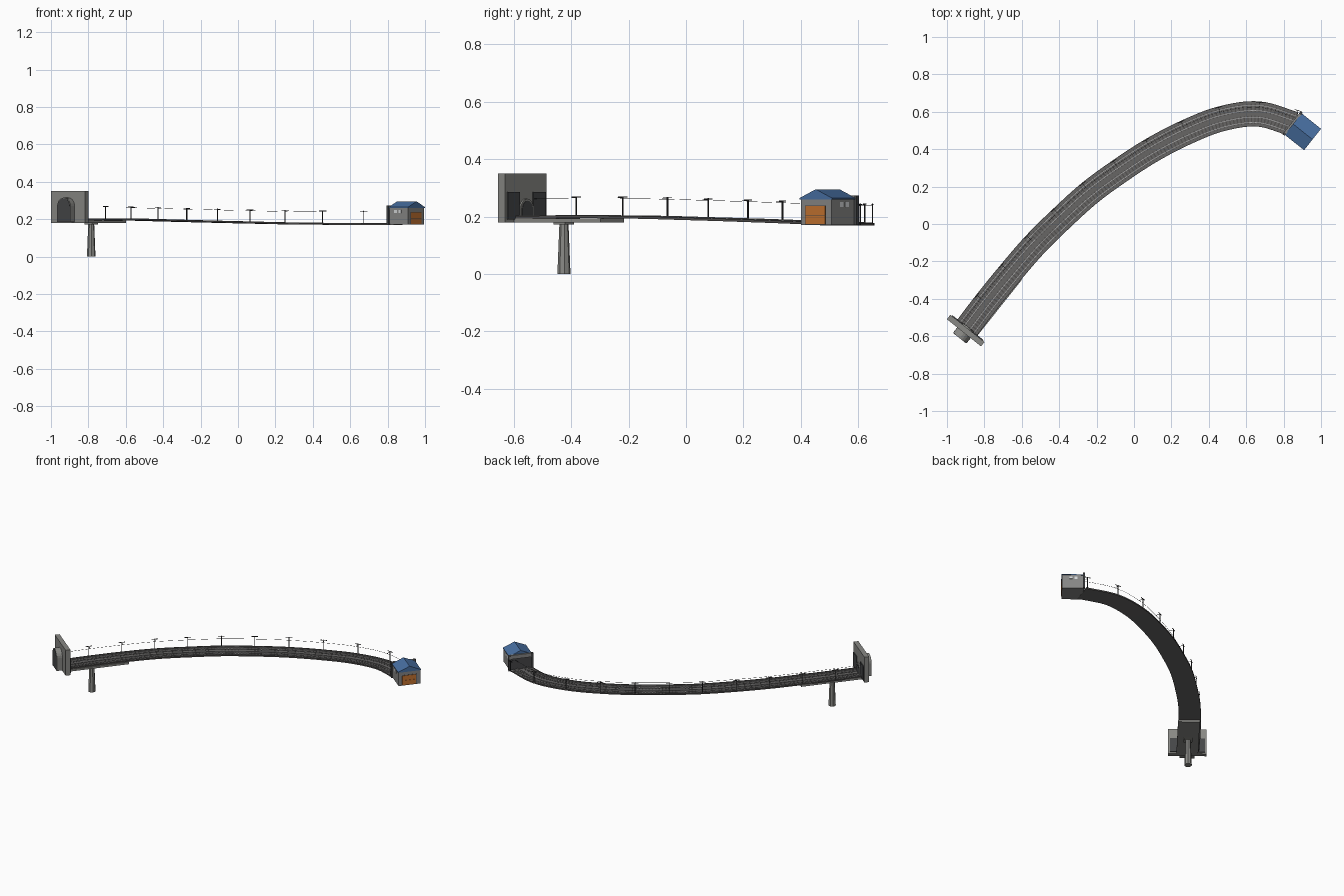
import bpy, bmesh
from math import pi, sin, cos
from mathutils import Vector, Matrix

if "Cube" in bpy.data.objects:
    bpy.data.objects.remove(bpy.data.objects["Cube"])


def material(name, r, g, b):
    m = bpy.data.materials.new(name)
    m.use_nodes = True
    m.diffuse_color = (r, g, b, 1)
    m.node_tree.nodes["Principled BSDF"].inputs["Base Color"].default_value = (r, g, b, 1)
    return m


CONCRETE = material("concrete", .25, .25, .235)
WALL = material("wall grey", .24, .24, .235)
DARK = material("dark grey", .06, .062, .065)
BALLAST = material("ballast grey", .135, .132, .13)
SLEEPER = material("sleeper grey", .085, .08, .078)
STEEL = material("rail steel", .42, .42, .42)
POLE = material("pole black", .03, .03, .032)
BLUE = material("roof blue", .065, .16, .36)
ORANGE = material("door orange", .55, .17, .03)
GLASS = material("window white", .65, .67, .68)
TURN = -0.672


def finish(name, bm, mat, matrix=None):
    bmesh.ops.recalc_face_normals(bm, faces=bm.faces)
    me = bpy.data.meshes.new(name)
    bm.to_mesh(me)
    bm.free()
    me.materials.append(mat)
    ob = bpy.data.objects.new(name, me)
    bpy.context.collection.objects.link(ob)
    if matrix:
        ob.matrix_world = matrix
    return ob


def add_box(bm, lo, hi, matrix=Matrix()):
    lo, hi = Vector(lo), Vector(hi)
    size = Matrix.Diagonal((*(hi - lo), 1))
    bmesh.ops.create_cube(bm, size=1, matrix=matrix @ Matrix.Translation((lo + hi) / 2) @ size)


def box(name, lo, hi, mat, place):
    bm = bmesh.new()
    add_box(bm, lo, hi)
    return finish(name, bm, mat, place)


def prism(name, outline, near, far, mat, place, axis="y"):
    # Outline in the upright plane, extruded along the local x or y axis
    bm = bmesh.new()
    at = (lambda p, d: (p[0], d, p[1])) if axis == "y" else (lambda p, d: (d, p[0], p[1]))
    face = bm.faces.new([bm.verts.new(at(p, near)) for p in outline])
    new = bmesh.ops.extrude_face_region(bm, geom=[face])["geom"]
    step = at((0, 0), far - near)
    bmesh.ops.translate(bm, vec=step, verts=[v for v in new if isinstance(v, bmesh.types.BMVert)])
    return finish(name, bm, mat, place)


def arch(half, base, top, steps=10):
    spring = top - half
    curve = [(half * cos(pi * i / steps), spring + half * sin(pi * i / steps)) for i in range(steps + 1)]
    return [(half, base)] + curve + [(-half, base)]


# Centre line of the track bed
KEYS = [Vector(p) for p in (
    (-.90, -.565, .199), (-.79, -.42, .20), (-.66, -.26, .20), (-.527, -.107, .198),
    (-.385, .033, .194), (-.235, .168, .19), (-.075, .285, .186), (.095, .395, .182),
    (.278, .49, .178), (.468, .563, .176), (.667, .588, .175), (.86, .532, .175))]


def on_path(t):
    # Smooth curve through the key points, t counted in keys
    i = min(int(t), len(KEYS) - 2)
    f = t - i
    b, c = KEYS[i], KEYS[i + 1]
    a = KEYS[i - 1] if i else 2 * b - c
    d = KEYS[i + 2] if i + 2 < len(KEYS) else 2 * c - b
    return b + .5 * f * (c - a + f * (2 * a - 5 * b + 4 * c - d + f * (3 * b - a - 3 * c + d)))


LAST = len(KEYS) - 1


def frame(t):
    # Local x runs along the track, local y to its outer side
    t = max(0, min(LAST, t))
    ahead = on_path(min(LAST, t + .02)) - on_path(max(0, t - .02))
    ahead.z = 0
    ahead.normalize()
    side = Vector((-ahead.y, ahead.x, 0))
    rot = Matrix((ahead, side, (0, 0, 1))).transposed().to_4x4()
    return Matrix.Translation(on_path(t)) @ rot


def sweep(name, profile, mat, steps=88):
    bm = bmesh.new()
    rings = []
    for i in range(steps + 1):
        m = frame(LAST * i / steps)
        rings.append([bm.verts.new(m @ Vector((0, y, z))) for y, z in profile])
    n = len(profile)
    for r, s in zip(rings, rings[1:]):
        for k in range(n):
            bm.faces.new((r[k], r[(k + 1) % n], s[(k + 1) % n], s[k]))
    bm.faces.new(rings[0])
    bm.faces.new(rings[-1])
    return finish(name, bm, mat)


def bar(name, y, z, w, h, mat):
    return sweep(name, [(y - w, z), (y + w, z), (y + w, z + h), (y - w, z + h)], mat)


# Track bed, kerbs, rails and sleepers
bar("track_bed", 0, -.006, .067, .006, BALLAST)
for side in (-1, 1):
    bar("edge_kerb", side * .0655, -.006, .002, .009, SLEEPER)
    for rail in (-1, 1):
        bar("rail", side * .032 + rail * .014, .001, .0015, .0035, STEEL)
bm = bmesh.new()
COUNT = 110
for i in range(1, COUNT):
    for y in (-.032, .032):
        add_box(bm, (-.0035, y - .022, -.001), (.0035, y + .022, .0015), frame(LAST * i / COUNT))
finish("sleepers", bm, SLEEPER)

# Overhead line: masts on the outer side, with cross arms and a wire
bm = bmesh.new()
for i in range(1, LAST + 1):
    m = frame(i)
    if i == LAST:
        m.translation += Vector((.0, .015, 0))
    add_box(bm, (-.002, .06, -.004), (.002, .064, .07), m)
    add_box(bm, (-.02, .0605, .066), (.02, .0635, .069), m)
    add_box(bm, (-.001, .035, .064), (.001, .062, .066), m)
finish("line_masts", bm, POLE)
bar("overhead_wire", .036, .062, .0006, .0012, POLE)

# Bridge deck under the tunnel end, with its tapered pillar
deck = Matrix.Translation((-.90, -.57, 0)) @ Matrix.Rotation(TURN, 4, "Z")
box("bridge_deck", (-.066, 0, .18), (.066, .4, .193), CONCRETE, deck)
bm = bmesh.new()
bmesh.ops.create_cone(bm, cap_ends=True, segments=8, radius1=.023, radius2=.016, depth=.174,
                      matrix=Matrix.Translation((0, .185, .087)))
finish("bridge_pillar", bm, CONCRETE, deck)
box("pillar_cap", (-.026, .16, .172), (.026, .21, .18), CONCRETE, deck)

# Tunnel portal: wall, outer tunnel stub, inner mouth and side panels
box("portal_wall", (-.1165, -.015, .18), (.1165, .015, .35), CONCRETE, deck)
prism("tunnel_stub", arch(.046, .185, .315), -.05, -.015, CONCRETE, deck)
prism("tunnel_stub_end", arch(.042, .187, .311), -.052, -.049, DARK, deck)
prism("mouth_rim", arch(.036, .19, .262), .014, .022, CONCRETE, deck)
prism("mouth_opening", arch(.029, .19, .255), .021, .024, DARK, deck)
for side in (-1, 1):
    x = side * .072
    box("portal_panel", (x - .034, .014, .19), (x + .034, .02, .285), DARK, deck)

# Depot building
depot = Matrix.Translation((.903, .493, 0)) @ Matrix.Rotation(TURN, 4, "Z")
box("depot_walls", (-.065, -.0685, .17), (.063, .0685, .264), WALL, depot)
prism("depot_roof", [(-.073, .26), (.073, .26), (.073, .264), (0, .295), (-.073, .264)],
      -.067, .066, BLUE, depot, "x")

# Orange roller door in two leaves with a dark seam
box("door_frame", (.062, -.048, .172), (.0645, .044, .238), DARK, depot)
for lo, hi in ((.174, .204), (.2055, .236)):
    box("depot_door", (.063, -.046, lo), (.066, .042, hi), ORANGE, depot)

# Windows on both long walls
for side in (-1, 1):
    for x in (-.022, .008):
        y = side * .0685
        box("depot_window", (x - .009, y - .0015, .234), (x + .009, y + .0015, .25), GLASS, depot)

# Track-side gate frame and dark entrance
for side in (-1, 1):
    y = side * .071
    box("gate_post", (-.077, y - .007, .17), (-.063, y + .007, .273), DARK, depot)
box("gate_beam", (-.077, -.078, .248), (-.063, .078, .273), WALL, depot)
box("gate_opening", (-.068, -.064, .172), (-.064, .064, .248), DARK, depot)
